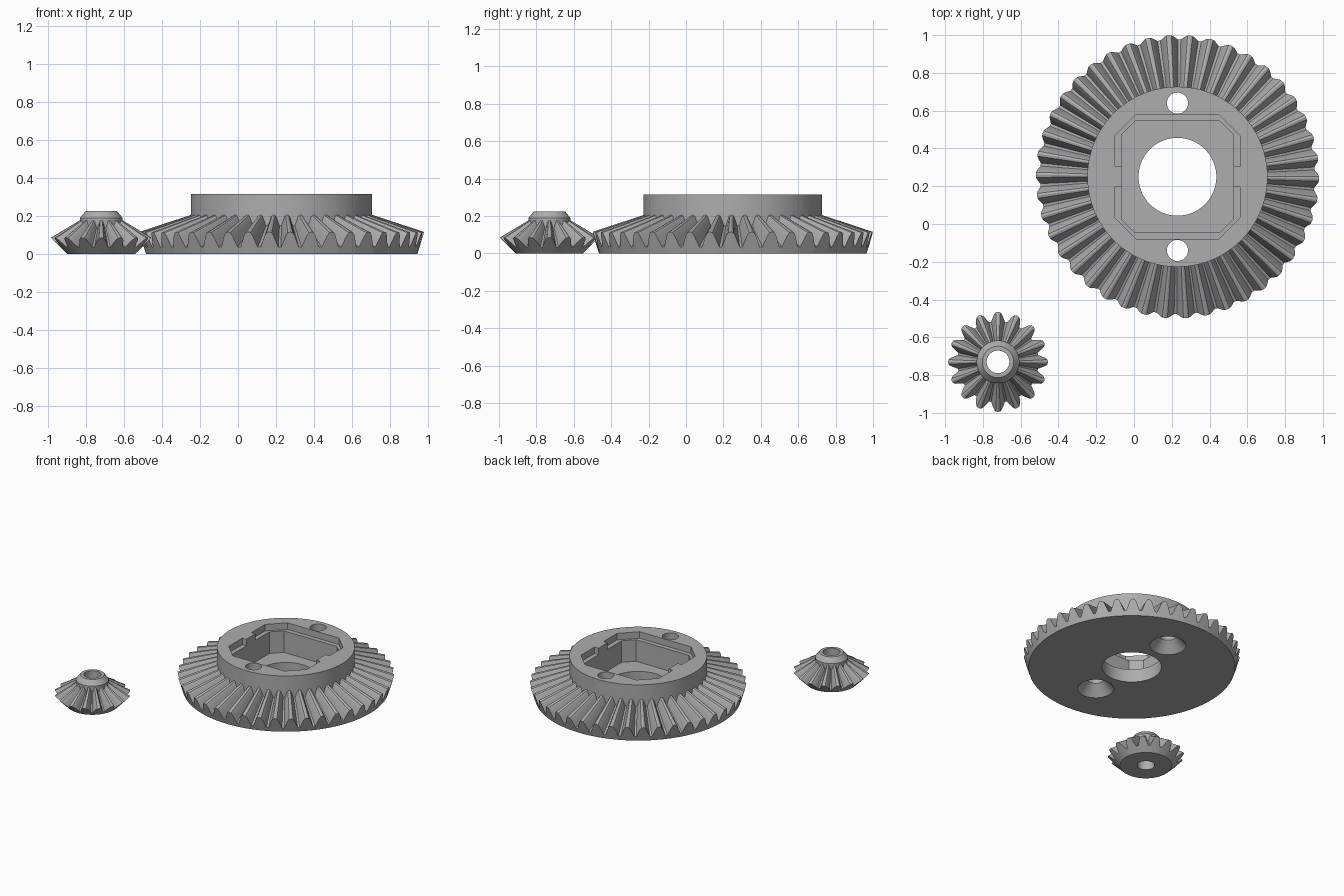
import bpy, bmesh
from math import cos, sin, pi, radians
from mathutils import Matrix

cube = bpy.data.objects.get("Cube")
if cube:
    bpy.data.objects.remove(cube, do_unlink=True)

grey = bpy.data.materials.new("plain grey")
grey.use_nodes = True
grey.diffuse_color = (0.42, 0.42, 0.42, 1)
grey.node_tree.nodes["Principled BSDF"].inputs["Base Color"].default_value = grey.diffuse_color

# One rounded tooth: (fraction of the pitch, fraction of the tooth height)
TOOTH = [(-0.43, 0), (-0.31, 0.4), (-0.21, 0.76), (-0.12, 0.95), (0, 1),
         (0.12, 0.95), (0.21, 0.76), (0.31, 0.4), (0.43, 0)]


def finish(bm, name, centre):
    bmesh.ops.recalc_face_normals(bm, faces=bm.faces)
    mesh = bpy.data.meshes.new(name)
    bm.to_mesh(mesh)
    bm.free()
    mesh.materials.append(grey)
    obj = bpy.data.objects.new(name, mesh)
    obj.location = (*centre, 0)
    bpy.context.collection.objects.link(obj)
    return obj


def loft(name, centre, rings):
    """Closed solid through rings of equal vertex count, with fan caps."""
    bm = bmesh.new()
    loops = [[bm.verts.new(p) for p in ring] for ring in rings]
    n = len(loops[0])
    for a, b in zip(loops, loops[1:]):
        for i in range(n):
            j = (i + 1) % n
            bm.faces.new((a[i], a[j], b[j], b[i]))
    bm.faces.new(loops[0])
    top = loops[-1]
    tip = bm.verts.new((0, 0, sum(v.co.z for v in top) / n))
    for i in range(n):
        bm.faces.new((top[i], top[(i + 1) % n], tip))
    return finish(bm, name, centre)


def bevel_gear(name, centre, count, phase, base, root, tip, apex, inner):
    """Teeth rise along the back cone and shrink towards the apex."""
    bottom, outer = [], []
    for k in range(count):
        for f, h in TOOTH:
            a = phase + (k + f) * 2 * pi / count
            r = root[0] + (tip[0] - root[0]) * h
            z = root[1] + (tip[1] - root[1]) * h
            bottom.append((base * cos(a), base * sin(a), 0))
            outer.append((r * cos(a), r * sin(a), z))
    end = [(x * inner, y * inner, apex + (z - apex) * inner) for x, y, z in outer]
    return loft(name, centre, [bottom, outer, end])


def turned(name, centre, profile, sides=96):
    """Round solid from (radius, height) pairs."""
    return loft(name, centre, [[(r * cos(2 * pi * i / sides), r * sin(2 * pi * i / sides), z)
                                for i in range(sides)] for r, z in profile])


def octagon(name, centre, half, chamfer, z0, z1):
    c = half - chamfer
    pts = [(half, -c), (half, c), (c, half), (-c, half),
           (-half, c), (-half, -c), (-c, -half), (c, -half)]
    return loft(name, centre, [[(x, y, z) for x, y in pts] for z in (z0, z1)])


def box(name, centre, x, size, z):
    bm = bmesh.new()
    bmesh.ops.create_cube(bm, size=1, matrix=Matrix.Translation((x, 0, z)) @ Matrix.Diagonal((*size, 1)))
    return finish(bm, name, centre)


def combine(target, other, operation):
    other.hide_render = True
    mod = target.modifiers.new(operation.title(), 'BOOLEAN')
    mod.operation, mod.solver, mod.object = operation, 'EXACT', other
    bpy.context.view_layer.objects.active = target
    bpy.ops.object.modifier_apply(modifier=mod.name)
    bpy.data.objects.remove(other, do_unlink=True)


def smooth(obj):
    bpy.ops.object.select_all(action='DESELECT')
    obj.select_set(True)
    bpy.context.view_layer.objects.active = obj
    bpy.ops.object.shade_smooth_by_angle(angle=radians(24))


# Large ring gear with its raised hub
C = (0.23, 0.25)
ring = bevel_gear("ring_gear", C, 42, radians(84.9), 0.715,
                  (0.727, 0.035), (0.75, 0.115), 0.363, 0.6)
combine(ring, turned("hub", C, [(0.477, 0.02), (0.477, 0.315)]), 'UNION')

# Octagonal pocket, and a shallow ledge interrupted by two side tabs
combine(ring, octagon("pocket", C, 0.296, 0.072, 0.1, 0.5), 'DIFFERENCE')
ledge = octagon("ledge", C, 0.33, 0.112, 0.265, 0.45)
for side in (-1, 1):
    combine(ledge, box("tab", C, side * 0.346, (0.1, 0.11, 0.6), 0.35), 'DIFFERENCE')
combine(ring, ledge, 'DIFFERENCE')

# Centre bore and two countersunk screw holes
combine(ring, turned("bore", C, [(0.206, -0.1), (0.206, 0.2)]), 'DIFFERENCE')
for side in (-1, 1):
    hole = turned("screw_hole", (C[0], C[1] + side * 0.39),
                  [(0.145, -0.02), (0.056, 0.075), (0.056, 0.5)], 48)
    combine(ring, hole, 'DIFFERENCE')
smooth(ring)

# Small pinion with a tapered collar and a through bore
P = (-0.72, -0.73)
pinion = bevel_gear("pinion_gear", P, 16, 0, 0.18,
                    (0.215, 0.035), (0.265, 0.085), 0.244, 0.4)
combine(pinion, turned("collar", P, [(0.1, 0.05), (0.113, 0.16), (0.113, 0.188), (0.083, 0.225)], 64), 'UNION')
combine(pinion, turned("pinion_bore", P, [(0.06, -0.1), (0.06, 0.4)], 48), 'DIFFERENCE')
smooth(pinion)
